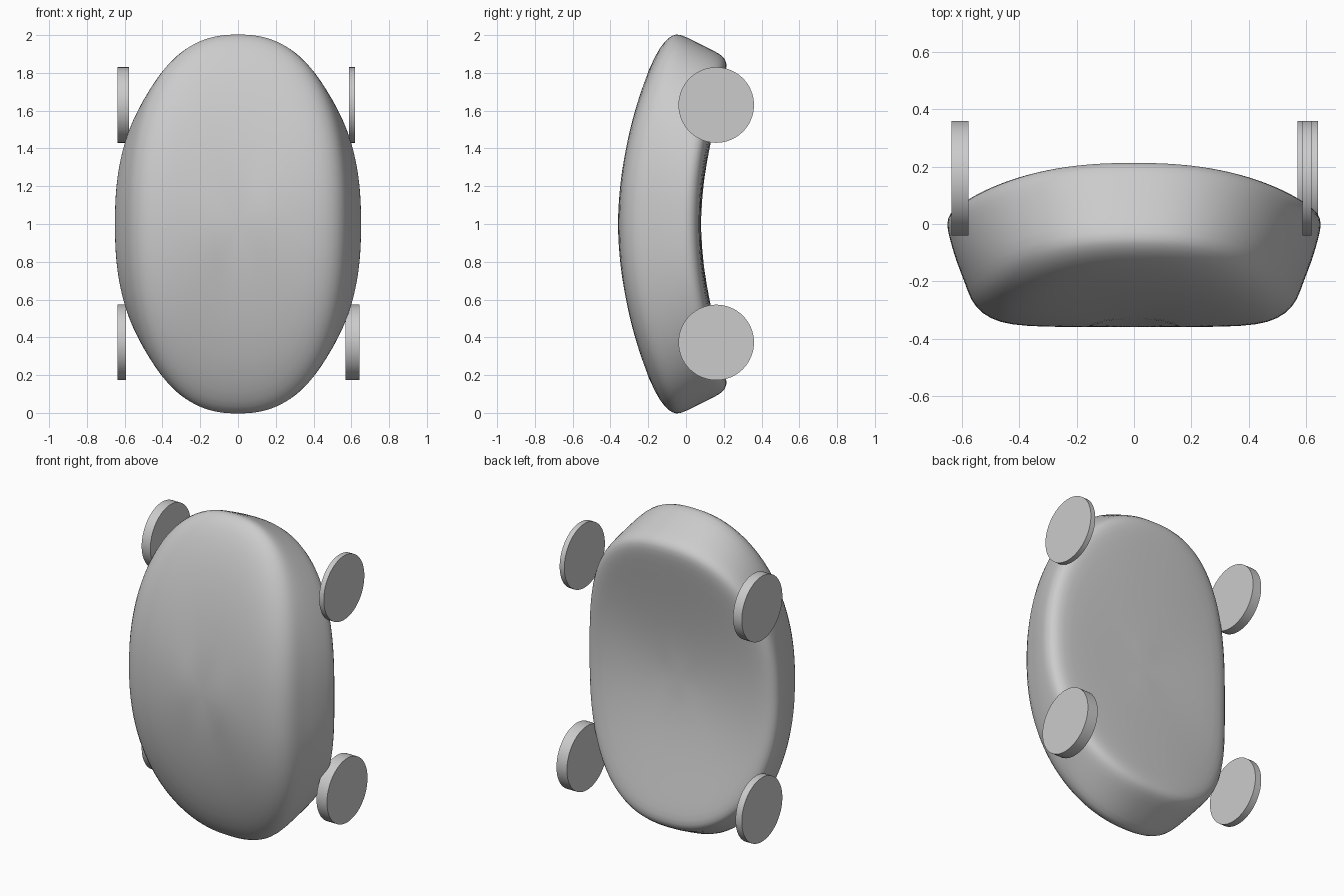
import bpy, bmesh
from math import sin, cos, pi, copysign

if "Cube" in bpy.data.objects:
    bpy.data.objects.remove(bpy.data.objects["Cube"])

SEG = 96
POW = 0.85  # below 1 makes the ovals slightly squarer


def spow(v):
    return copysign(abs(v) ** POW, v) if abs(v) > 1e-9 else 0.0


# Body: stacked oval rings bowed toward the back at top and bottom
# (half width, half height, y at the sides, y at the tips)
RINGS = [
    (0.22, 0.42, -0.36, -0.314), (0.38, 0.74, -0.358, -0.232),
    (0.47, 0.905, -0.345, -0.158), (0.53, 0.975, -0.315, -0.108),
    (0.571, 1.002, -0.268, -0.068), (0.592, 1.008, -0.20, -0.035),
    (0.622, 0.968, -0.13, 0.045), (0.647, 0.917, -0.04, 0.15),
    (0.655, 0.888, 0.0, 0.199), (0.645, 0.853, 0.036, 0.218),
    (0.61, 0.79, 0.063, 0.21), (0.54, 0.70, 0.074, 0.19),
    (0.35, 0.45, 0.077, 0.133), (0.17, 0.22, 0.078, 0.09),
]
bm = bmesh.new()
loops = []
for ax, az, side, tip in RINGS:
    loop = []
    for i in range(SEG):
        t = 2 * pi * i / SEG
        c, s = spow(cos(t)), spow(sin(t))
        loop.append(bm.verts.new((ax * c, side + (tip - side) * s * s, 1 + az * s)))
    loops.append(loop)
front = bm.verts.new((0, -0.36, 1))
back = bm.verts.new((0, 0.078, 1))
for i in range(SEG):
    j = (i + 1) % SEG
    bm.faces.new((front, loops[0][i], loops[0][j]))
    bm.faces.new((back, loops[-1][j], loops[-1][i]))
    for a, b in zip(loops, loops[1:]):
        bm.faces.new((a[i], b[i], b[j], a[j]))
bmesh.ops.recalc_face_normals(bm, faces=bm.faces)
for f in bm.faces:
    f.smooth = True
mesh = bpy.data.meshes.new("body")
bm.to_mesh(mesh)
bm.free()
body = bpy.data.objects.new("body", mesh)
bpy.context.collection.objects.link(body)
sub = body.modifiers.new("smooth", 'SUBSURF')
sub.levels = sub.render_levels = 1


# Wheels: thin discs with individual thickness
def wheel(name, x0, x1, z):
    bpy.ops.mesh.primitive_cylinder_add(vertices=64, radius=0.2, depth=x1 - x0,
                                        location=((x0 + x1) / 2, 0.16, z),
                                        rotation=(0, pi / 2, 0))
    bpy.context.object.name = name
    bpy.ops.object.shade_smooth_by_angle()


wheel("upper_left_wheel", -0.637, -0.577, 1.63)
wheel("upper_right_wheel", 0.588, 0.62, 1.63)
wheel("lower_left_wheel", -0.637, -0.594, 0.373)
wheel("lower_right_wheel", 0.57, 0.642, 0.373)
